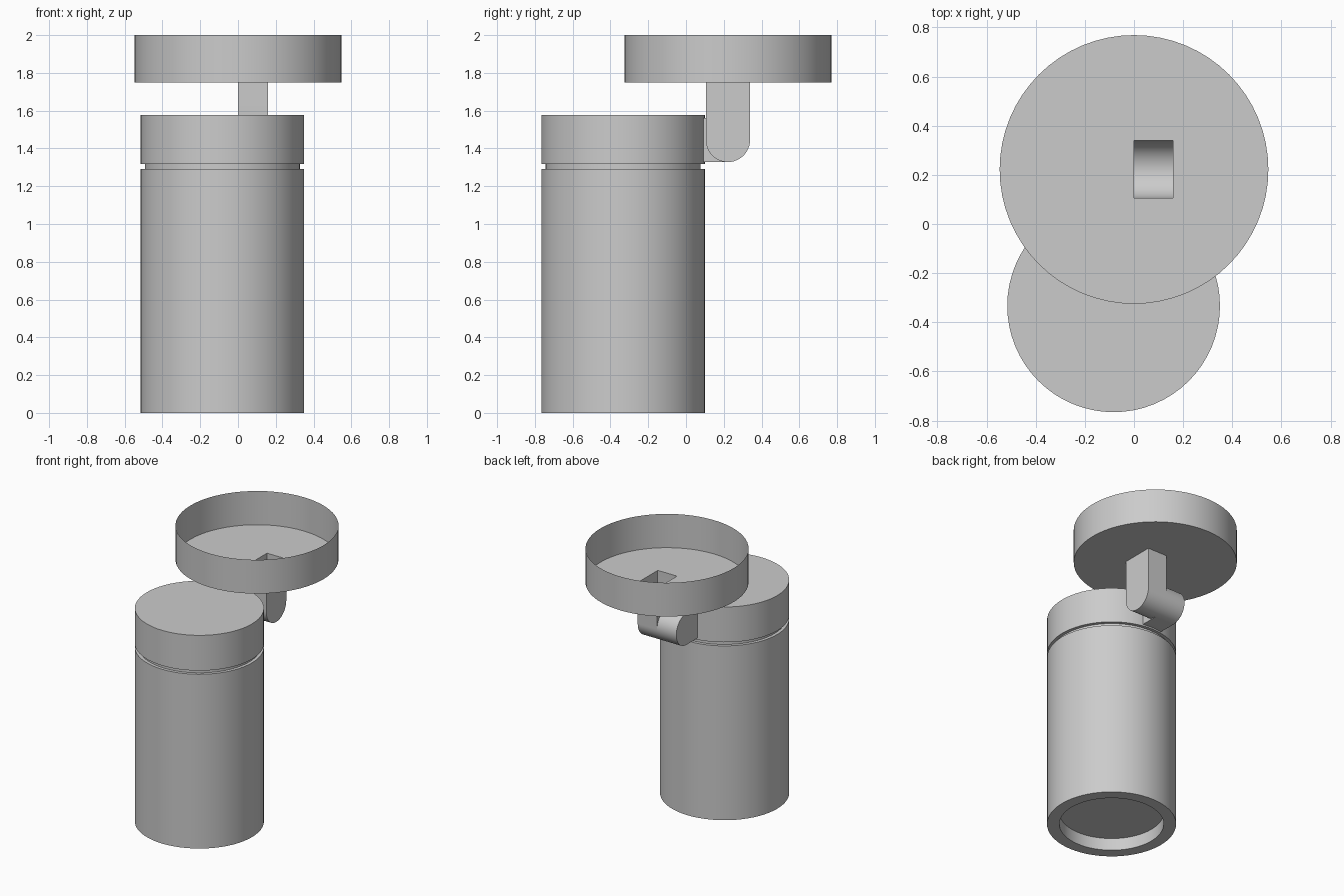
import bpy, bmesh, math

if "Cube" in bpy.data.objects:
    bpy.data.objects.remove(bpy.data.objects["Cube"])

SEG = 64
PIVOT_Y, PIVOT_Z, KNUCKLE_R = 0.222, 1.445, 0.117
ARM_W = 0.158


def finish(bm, name):
    bmesh.ops.recalc_face_normals(bm, faces=bm.faces)
    mesh = bpy.data.meshes.new(name)
    bm.to_mesh(mesh)
    bm.free()
    obj = bpy.data.objects.new(name, mesh)
    bpy.context.collection.objects.link(obj)
    bpy.ops.object.select_all(action='DESELECT')
    obj.select_set(True)
    bpy.context.view_layer.objects.active = obj
    bpy.ops.object.shade_smooth_by_angle(angle=math.radians(30))
    return obj


def lathe(bm, profile, cx, cy):
    """Revolve (radius, z) points around a vertical axis; returns the rings."""
    rings = []
    for r, z in profile:
        rings.append([bm.verts.new((cx + r * math.cos(2 * math.pi * i / SEG),
                                    cy + r * math.sin(2 * math.pi * i / SEG), z))
                      for i in range(SEG)])
    for a, b in zip(rings, rings[1:]):
        for i in range(SEG):
            j = (i + 1) % SEG
            bm.faces.new((a[i], a[j], b[j], b[i]))
    return rings


def arm(name, outline, x0, x1):
    """Extrude an open (y, z) outline along x, with flat sides and an open root."""
    bm = bmesh.new()
    left = [bm.verts.new((x0, y, z)) for y, z in outline]
    right = [bm.verts.new((x1, y, z)) for y, z in outline]
    bm.faces.new(left)
    bm.faces.new(right)
    for i in range(len(outline) - 1):
        bm.faces.new((left[i], left[i + 1], right[i + 1], right[i]))
    return finish(bm, name)


def half_circle(start):
    return [(PIVOT_Y + KNUCKLE_R * math.cos(start + math.pi * i / 24),
             PIVOT_Z + KNUCKLE_R * math.sin(start + math.pi * i / 24))
            for i in range(25)]


# Lamp body with recessed lens below and a shadow groove under the cap
bm = bmesh.new()
rings = lathe(bm, [(0.35, 0.09), (0.35, 0), (0.433, 0), (0.433, 1.29), (0.41, 1.29),
                   (0.41, 1.317), (0.433, 1.317), (0.433, 1.578)], -0.083, -0.333)
bm.faces.new(rings[0])
bm.faces.new(rings[-1])
finish(bm, "lamp_body")

# Ceiling canopy: thin open-topped cup whose floor is pierced by the stem
bm = bmesh.new()
rim, base = lathe(bm, [(0.547, 2.0), (0.547, 1.75)], 0, PIVOT_Y)
y0, y1 = PIVOT_Y - KNUCKLE_R, PIVOT_Y + KNUCKLE_R
hole = [bm.verts.new((x, y, 1.75)) for x, y in
        ((0, y0), (ARM_W, y0), (ARM_W, y1), (0, y1))]
edges = [bm.edges.new((hole[i], hole[(i + 1) % 4])) for i in range(4)]
edges += [bm.edges.get((base[i], base[(i + 1) % SEG])) for i in range(SEG)]
bmesh.ops.triangle_fill(bm, edges=edges, use_beauty=True, normal=(0, 0, 1))
finish(bm, "ceiling_canopy")

# Stem hanging from the canopy, rounded at the pivot
arm("canopy_stem", [(y0, 1.75)] + half_circle(math.pi) + [(y1, 1.75)], 0, ARM_W)

# Matching knuckle reaching back to the lamp body
arm("body_knuckle", [(0.085, PIVOT_Z - KNUCKLE_R)] + half_circle(-math.pi / 2)
    + [(0.085, PIVOT_Z + KNUCKLE_R)], -ARM_W, 0)
